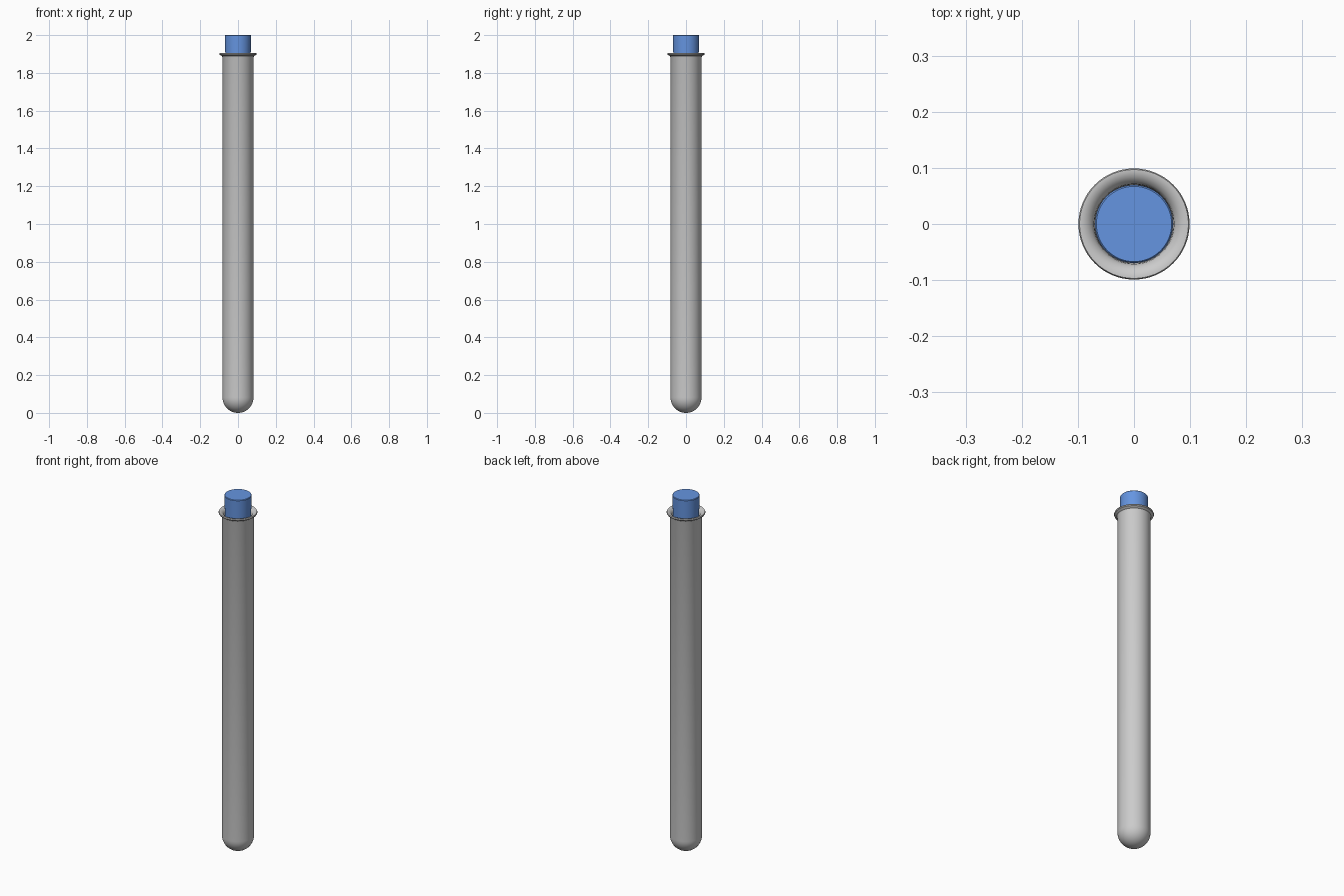
import bpy, bmesh
from math import sin, cos, pi, radians

if "Cube" in bpy.data.objects:
    bpy.data.objects.remove(bpy.data.objects["Cube"])


def lathe(name, profile, segments=64, color=None):
    """Spin an (r, z) profile around the z axis."""
    bm = bmesh.new()
    verts = [bm.verts.new((r, 0, z)) for r, z in profile]
    edges = [bm.edges.new(pair) for pair in zip(verts, verts[1:])]
    bmesh.ops.spin(bm, geom=verts + edges, cent=(0, 0, 0), axis=(0, 0, 1),
                   angle=2 * pi, steps=segments, use_duplicate=False)
    bmesh.ops.remove_doubles(bm, verts=bm.verts, dist=1e-5)
    bmesh.ops.recalc_face_normals(bm, faces=bm.faces)
    mesh = bpy.data.meshes.new(name)
    bm.to_mesh(mesh)
    bm.free()
    obj = bpy.data.objects.new(name, mesh)
    bpy.context.collection.objects.link(obj)
    if color:
        mat = bpy.data.materials.new(name + "_material")
        mat.diffuse_color = color
        mat.use_nodes = True
        mat.node_tree.nodes["Principled BSDF"].inputs["Base Color"].default_value = mat.diffuse_color
        mesh.materials.append(mat)
    bpy.ops.object.select_all(action='DESELECT')
    obj.select_set(True)
    bpy.context.view_layer.objects.active = obj
    bpy.ops.object.shade_smooth_by_angle(angle=radians(35))
    return obj


def bowl(radius, center_z, steps=12):
    """Quarter circle from the bottom pole out to the wall."""
    return [(radius * sin(a), center_z - radius * cos(a))
            for a in (i * pi / 2 / steps for i in range(steps + 1))]


# Hollow glass tube: round bottom, straight wall, flared lip
OUTER, INNER = 0.082, 0.07
lip = [(OUTER, 1.882), (0.085, 1.889), (0.092, 1.893), (0.097, 1.896),
       (0.099, 1.901), (0.097, 1.906), (0.092, 1.906), (0.084, 1.903),
       (0.076, 1.897), (0.0715, 1.888), (INNER, 1.875)]
lathe("glass_tube", bowl(OUTER, OUTER) + lip + bowl(INNER, OUTER)[::-1])

# Tapered stopper pushed into the mouth
lathe("stopper", [(0, 1.80), (0.062, 1.80), (0.065, 1.803), (0.0695, 1.997),
                  (0.067, 2.0), (0, 2.0)], color=(0.13, 0.3, 0.75, 1))
